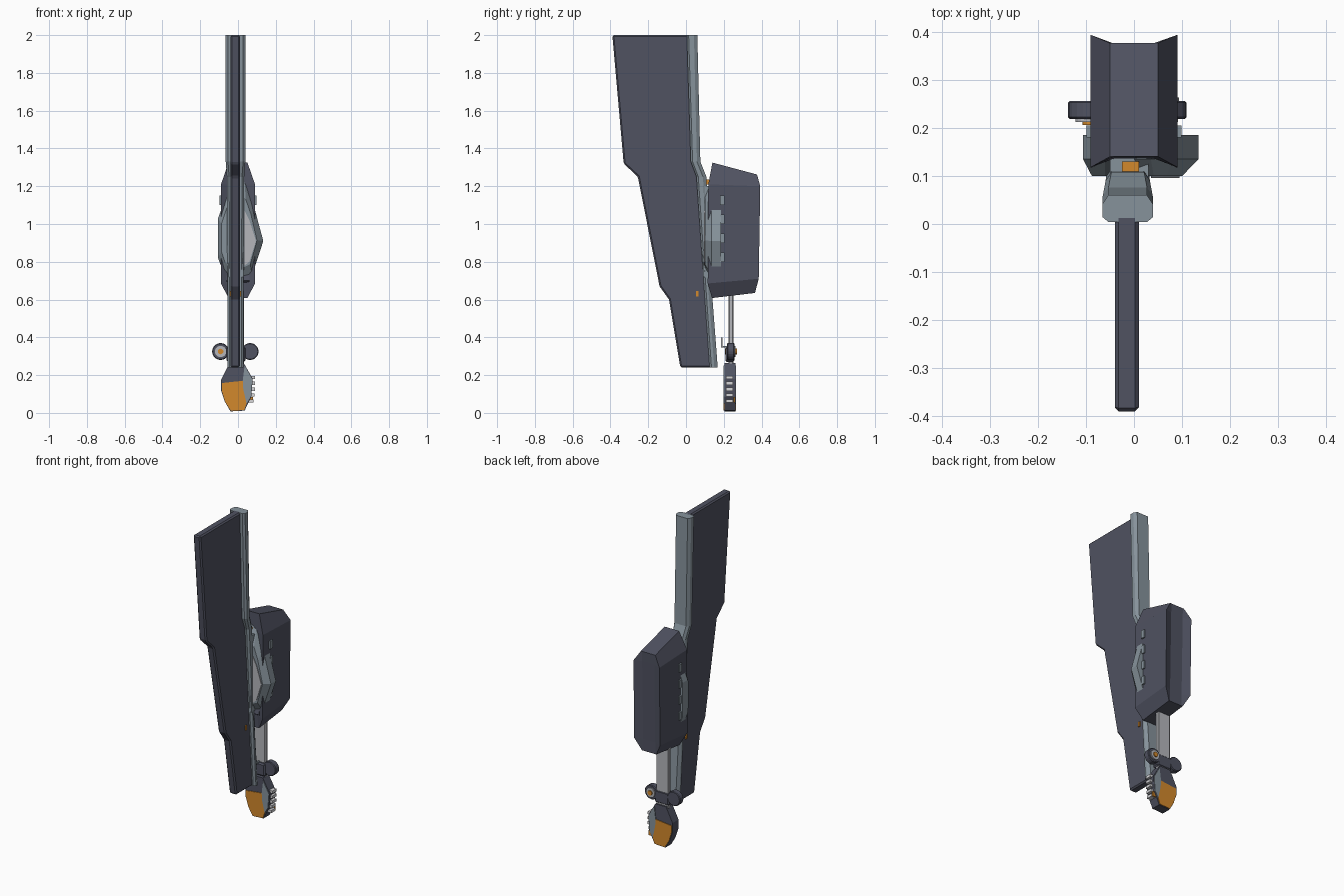
import bpy, bmesh, math
from mathutils import Matrix

if "Cube" in bpy.data.objects:
    bpy.data.objects.remove(bpy.data.objects["Cube"], do_unlink=True)


def material(name, rgb):
    m = bpy.data.materials.new(name)
    m.use_nodes = True
    color = (*rgb, 1)
    m.diffuse_color = color
    node = next(n for n in m.node_tree.nodes if n.type == 'BSDF_PRINCIPLED')
    node.inputs["Base Color"].default_value = color
    node.inputs["Roughness"].default_value = 0.7
    return m


DARK = material("dark_slate", (0.08, 0.085, 0.12))
STEEL = material("blue_grey_steel", (0.24, 0.29, 0.33))
LIGHT = material("light_grey", (0.46, 0.47, 0.5))
WHITE = material("off_white", (0.68, 0.68, 0.7))
ORANGE = material("orange", (0.65, 0.25, 0.025))


def finish(name, bm, mat, bevel=0):
    bmesh.ops.recalc_face_normals(bm, faces=bm.faces)
    mesh = bpy.data.meshes.new(name)
    bm.to_mesh(mesh)
    bm.free()
    mesh.materials.append(mat)
    ob = bpy.data.objects.new(name, mesh)
    bpy.context.scene.collection.objects.link(ob)
    if bevel:
        mod = ob.modifiers.new("edge_chamfer", 'BEVEL')
        mod.width = bevel
        mod.segments = 1
        mod.limit_method = 'ANGLE'
    return ob


def loft(name, loops, mat, bevel=0):
    """Skin a series of equal-length loops and cap both ends."""
    bm = bmesh.new()
    rings = [[bm.verts.new(p) for p in loop] for loop in loops]
    n = len(rings[0])
    for a, b in zip(rings, rings[1:]):
        for i in range(n):
            j = (i + 1) % n
            bm.faces.new((a[i], a[j], b[j], b[i]))
    bm.faces.new(rings[0])
    bm.faces.new(rings[-1])
    return finish(name, bm, mat, bevel)


def front_prism(name, xz, y0, y1, mat, bevel=0):
    return loft(name, [[(x, y, z) for x, z in xz] for y in (y0, y1)], mat, bevel)


def side_prism(name, yz, x0, x1, mat, bevel=0):
    return loft(name, [[(x, y, z) for y, z in yz] for x in (x0, x1)], mat, bevel)


def box(name, x0, x1, y0, y1, z0, z1, mat, bevel=0):
    return front_prism(name, [(x0, z0), (x1, z0), (x1, z1), (x0, z1)], y0, y1, mat, bevel)


def disc(name, x, z, y0, y1, radius, mat, bevel=0, sides=20):
    bm = bmesh.new()
    bmesh.ops.create_cone(bm, cap_ends=True, segments=sides, radius1=radius,
                          radius2=radius, depth=abs(y1 - y0))
    place = Matrix.Translation((x, (y0 + y1) / 2, z)) @ Matrix.Rotation(math.pi / 2, 4, 'X')
    bmesh.ops.transform(bm, matrix=place, verts=bm.verts)
    return finish(name, bm, mat, bevel)


# Stepped blade
blade = [(-0.39, 2), (-0.33, 1.32), (-0.255, 1.25), (-0.14, 0.67), (-0.09, 0.6),
         (-0.03, 0.24), (0.15, 0.24), (0.11, 0.67), (0.07, 1.25), (0.035, 1.33), (0.02, 2)]
side_prism("blade", blade, -0.04, 0.01, DARK, 0.008)


# Rear rail: chamfered section following the back of the blade
def rail_ring(z, y0, y1, half):
    c = -0.013
    a, b, m = half, half - 0.012, y1 - 0.018
    return [(c - b, y0, z), (c + b, y0, z), (c + a, y0 + 0.01, z), (c + a, m, z),
            (c + b, y1, z), (c - b, y1, z), (c - a, m, z), (c - a, y0 + 0.01, z)]


loft("rear_rail", [rail_ring(*s) for s in [
    (2, 0.004, 0.06, 0.052), (1.33, 0.025, 0.076, 0.052), (1.25, 0.055, 0.108, 0.046),
    (0.67, 0.095, 0.135, 0.043), (0.24, 0.125, 0.168, 0.043)]], STEEL)

# Small orange pins
box("blade_pin", -0.046, 0.016, 0.053, 0.067, 0.615, 0.645, ORANGE)
box("upper_latch", -0.025, 0.01, 0.1, 0.13, 1.21, 1.235, ORANGE)


# Rear housing with recessed front and back panels and tapered ends
def housing_ring(width, inner, front, back, dip, z_front, z_back):
    half = [(-width, front), (-inner, front + dip), (inner, front + dip), (width, front),
            (width, back), (inner, back - dip), (-inner, back - dip), (-width, back)]
    return [(x, y, z_front + (z_back - z_front) * (y - front) / (back - front))
            for x, y in half]


loft("housing", [housing_ring(*r) for r in [
    (0.05, 0.042, 0.138, 0.365, 0, 0.608, 0.635),
    (0.09, 0.042, 0.115, 0.385, 0.02, 0.685, 0.71),
    (0.09, 0.042, 0.118, 0.393, 0.018, 1.21, 1.2),
    (0.05, 0.042, 0.14, 0.376, 0, 1.325, 1.262)]], DARK)


# Faceted side guards, joined to the rail
def guard(name, xz, center, y_front):
    cx, cz = center
    small = [(cx + (x - cx) * 0.6, y_front, cz + (z - cz) * 0.7) for x, z in xz]
    loft(name, [small] + [[(x, y, z) for x, z in xz] for y in (0.135, 0.185)], STEEL)


guard("left_guard", [(0, 1.25), (0.035, 1.22), (0.08, 1.11), (0.134, 0.91),
                     (0.075, 0.73), (0, 0.7)], (0.05, 0.92), 0.1)
guard("right_guard", [(0, 1.2), (-0.06, 1.15), (-0.106, 1.03), (-0.106, 0.82),
                      (-0.075, 0.74), (0, 0.7)], (-0.06, 0.93), 0.1)
front_prism("left_guard_panel", [(0.035, 1.07), (0.06, 1.02), (0.095, 0.91),
                                 (0.06, 0.8), (0.035, 0.78)], 0.096, 0.104, LIGHT)
box("rail_mount", -0.05, 0.03, 0.09, 0.15, 0.72, 1.2, STEEL)
for i in range(4):
    z = 0.8 + 0.1 * i
    for side in (-1, 1):
        box("guard_clip", side * 0.085, side * 0.099, 0.18, 0.205, z, z + 0.05, STEEL)
side_prism("lower_strut", [(0.12, 0.7), (0.135, 0.69), (0.165, 0.79), (0.15, 0.81)],
           -0.06, 0.06, DARK)

# Grip arm
box("grip_arm", -0.055, 0.032, 0.225, 0.252, 0.25, 0.72, LIGHT, 0.005)
box("arm_collar", -0.06, 0.04, 0.208, 0.256, 0.27, 0.35, DARK, 0.008)
box("arm_sensor", -0.015, -0.005, 0.184, 0.192, 0.35, 0.4, LIGHT)
box("sensor_bracket", -0.015, -0.005, 0.184, 0.23, 0.345, 0.355, STEEL)

# Side wheels: hubs face opposite ways
for name, x, face, out in (("right", -0.092, 0.22, -1), ("left", 0.064, 0.255, 1)):
    disc(name + "_wheel", x, 0.325, 0.218, 0.256, 0.045, DARK, 0.004)
    disc(name + "_hub_ring", x, 0.325, face, face + out * 0.008, 0.03, LIGHT)
    disc(name + "_hub_cap", x, 0.325, face, face + out * 0.014, 0.015, ORANGE, 0, 12)

# Pommel body with painted plates on both faces
outline = [(-0.04, 0.008), (0.035, 0.012), (0.07, 0.085), (0.078, 0.18), (0.03, 0.265),
           (-0.045, 0.265), (-0.09, 0.175), (-0.09, 0.12), (-0.07, 0.06)]
front_prism("pommel", outline, 0.203, 0.262, DARK)
orange_face = [(-0.038, 0.012), (0.033, 0.015), (0.045, 0.05), (0.028, 0.125), (0.025, 0.17),
               (-0.086, 0.158), (-0.086, 0.12), (-0.068, 0.06)]
steel_face = [(0.045, 0.05), (0.068, 0.088), (0.075, 0.178), (0.035, 0.25),
              (0.025, 0.17), (0.028, 0.125)]
for y in (0.199, 0.261):
    front_prism("pommel_orange_plate", orange_face, y, y + 0.005, ORANGE)
    front_prism("pommel_steel_plate", steel_face, y, y + 0.005, STEEL)

# White teeth along the pommel's left edge
for i in range(5):
    z = 0.055 + 0.031 * i
    box("pommel_tooth", 0.05, 0.083 + 0.004 * min(i, 2), 0.212, 0.25, z, z + 0.017, WHITE)
box("pommel_edge_mark", 0.05, 0.08, 0.252, 0.26, 0.055, 0.085, ORANGE)
